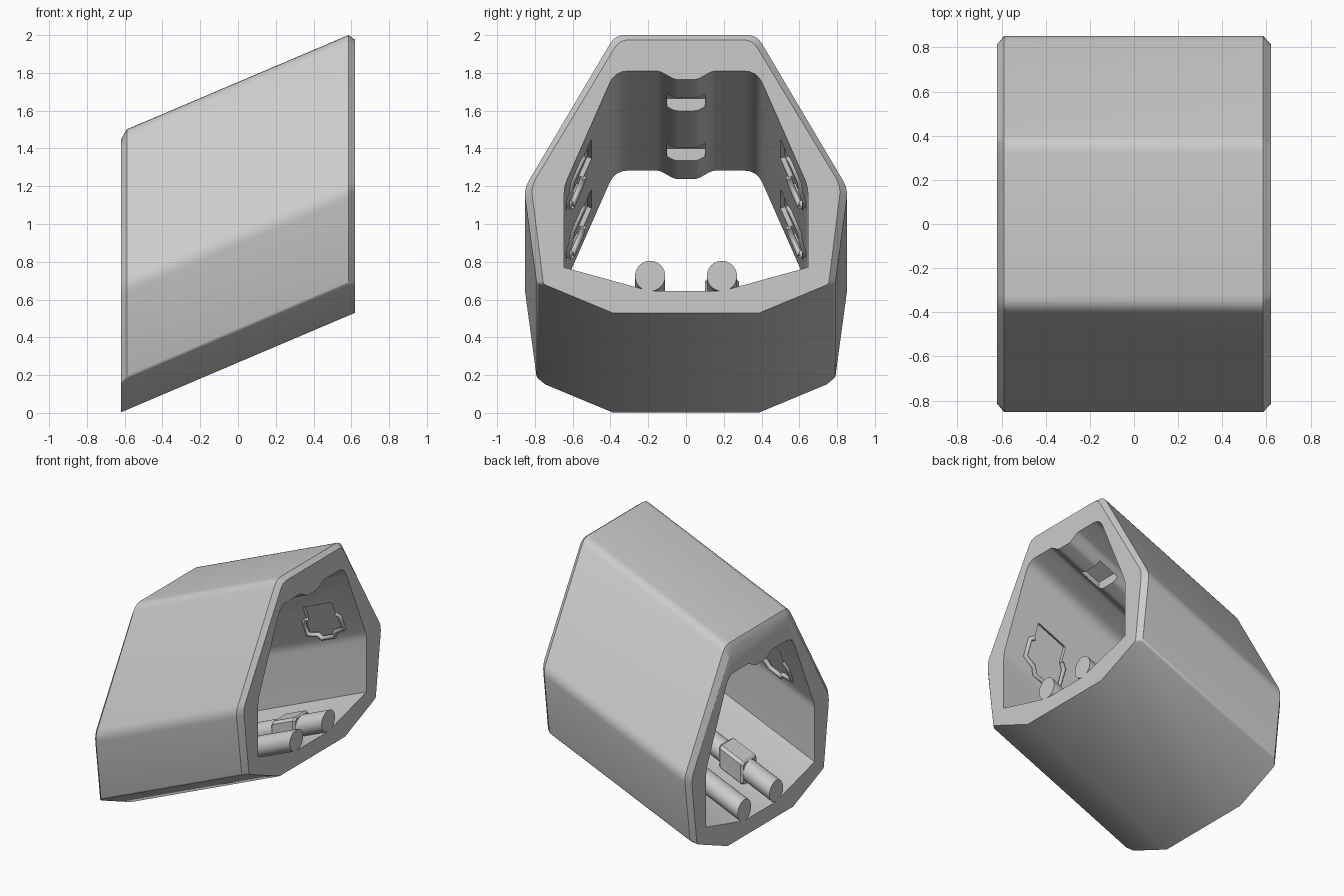
import bpy, bmesh, math
from mathutils import Vector

if "Cube" in bpy.data.objects:
    bpy.data.objects.remove(bpy.data.objects["Cube"])

SLOPE, END = 0.425, 0.62


def at(x, y, z):
    """Profile heights are given at the +x end; the whole body is sheared along x."""
    return Vector((x, y, z + SLOPE * (x - END)))


def rounded(half, cuts, steps=4):
    """Mirror a half profile in y and soften the corners that have a cut length."""
    pts = [Vector(p) for p in half] + [Vector((-y, z)) for y, z in reversed(half)]
    cuts = list(cuts) + list(reversed(cuts))
    out = []
    for i, p in enumerate(pts):
        c = cuts[i]
        if c == 0:
            out.append(p)
            continue
        a = p + (pts[i - 1] - p).normalized() * c
        b = p + (pts[(i + 1) % len(pts)] - p).normalized() * c
        for k in range(steps + 1):
            t = k / steps
            out.append(a * (1 - t) ** 2 + p * 2 * t * (1 - t) + b * t * t)
    return out


def loft(name, loops):
    bm = bmesh.new()
    rings = [[bm.verts.new(p) for p in loop] for loop in loops]
    n = len(rings[0])
    for r, s in zip(rings, rings[1:]):
        for i in range(n):
            bm.faces.new((r[i], r[(i + 1) % n], s[(i + 1) % n], s[i]))
    bm.faces.new(rings[0])
    bm.faces.new(rings[-1])
    bmesh.ops.recalc_face_normals(bm, faces=bm.faces)
    me = bpy.data.meshes.new(name)
    bm.to_mesh(me)
    bm.free()
    ob = bpy.data.objects.new(name, me)
    bpy.context.collection.objects.link(ob)
    return ob


def activate(ob):
    bpy.ops.object.select_all(action='DESELECT')
    ob.select_set(True)
    bpy.context.view_layer.objects.active = ob


def smooth(ob, deg=30):
    activate(ob)
    bpy.ops.object.shade_smooth_by_angle(angle=math.radians(deg))


def cut(ob, cutter):
    cutter.hide_render = True
    m = ob.modifiers.new("cut", 'BOOLEAN')
    m.object, m.operation, m.solver = cutter, 'DIFFERENCE', 'EXACT'
    activate(ob)
    bpy.ops.object.modifier_apply(modifier=m.name)
    bpy.data.objects.remove(cutter)


# Outer shell with chamfered end rims
cuts = (0, 0.015, 0.05, 0.05)
outer = rounded([(0.39, 0.53), (0.79, 0.697), (0.858, 1.2), (0.375, 2.015)], cuts)
rim = rounded([(0.39, 0.53), (0.755, 0.682), (0.82, 1.2), (0.352, 1.975)], cuts)
shell = loft("shell", [[at(x, *p) for p in prof] for x, prof in
                       ((-END, rim), (-0.588, outer), (0.585, outer), (END, rim))])

# Tunnel, leaving a raised rib under the roof
inner = rounded([(0.19, 0.645), (0.645, 0.77), (0.645, 1.2), (0.376, 1.81),
                 (0.14, 1.81), (0.06, 1.765)], (0, 0, 0.04, 0.07, 0.02, 0.02))
cut(shell, loft("tunnel_cutter", [[at(x, *p) for p in inner] for x in (-0.8, 0.8)]))

# Inner slanted wall helper: position u along the slope, d outward from the surface
LOW, HIGH = Vector((0.645, 1.2)), Vector((0.376, 1.81))
DIR = (HIGH - LOW).normalized()
OUT = Vector((DIR.y, -DIR.x))


def on_wall(x, u, d, side):
    p = LOW + DIR * u + OUT * d
    return at(x, p.x * side, p.y)


pocket = [(-0.12, 0.36), (-0.12, 0.25), (-0.15, 0.22), (-0.15, 0.10), (-0.07, 0.08),
          (-0.05, 0.04), (0.05, 0.04), (0.07, 0.08), (0.15, 0.10), (0.15, 0.22),
          (0.12, 0.25), (0.12, 0.36)]
for cx in (-0.31, 0.31):
    # Windows in the roof rib
    w = 0.08
    cut(shell, loft("rib_cutter", [[at(cx + sx * w, sy * 0.1, z) for sx, sy in
                                    ((-1, -1), (1, -1), (1, 1), (-1, 1))] for z in (1.72, 1.83)]))
    for side in (-1, 1):
        # Shallow pockets in the slanted walls
        cut(shell, loft("pocket_cutter", [[on_wall(cx + a, u, d, side) for a, u in pocket]
                                          for d in (-0.06, 0.025)]))
        # Rounded lip around each pocket
        cu = bpy.data.curves.new("pocket_lip", 'CURVE')
        cu.dimensions, cu.bevel_depth, cu.bevel_resolution = '3D', 0.017, 2
        cu.use_fill_caps = True
        path = pocket[1:-1]
        sp = cu.splines.new('POLY')
        sp.points.add(len(path) - 1)
        for q, (a, u) in zip(sp.points, path):
            q.co = (*on_wall(cx + a, u, 0.0, side), 1)
        ob = bpy.data.objects.new("pocket_lip", cu)
        bpy.context.collection.objects.link(ob)
smooth(shell)

# Two cords on the floor, each with one crimp sleeve
for side in (-1, 1):
    y, zc = 0.19 * side, 0.725
    ring = [(0.08 * math.cos(t * math.tau / 32), 0.08 * math.sin(t * math.tau / 32)) for t in range(32)]
    smooth(loft("cord", [[at(x, y + a, zc + b) for a, b in ring] for x in (-END, END)]))

    box = [(0.09, -0.07), (0.09, 0.07), (0.07, 0.09), (-0.07, 0.09),
           (-0.09, 0.07), (-0.09, -0.07), (-0.07, -0.09), (0.07, -0.09)]
    c = 0.3 * side
    loft("crimp", [[at(c + dx, y + a * s, zc + b * s) for a, b in box]
                   for dx, s in ((-0.1, 0.88), (-0.085, 1), (0.085, 1), (0.1, 0.88))])
